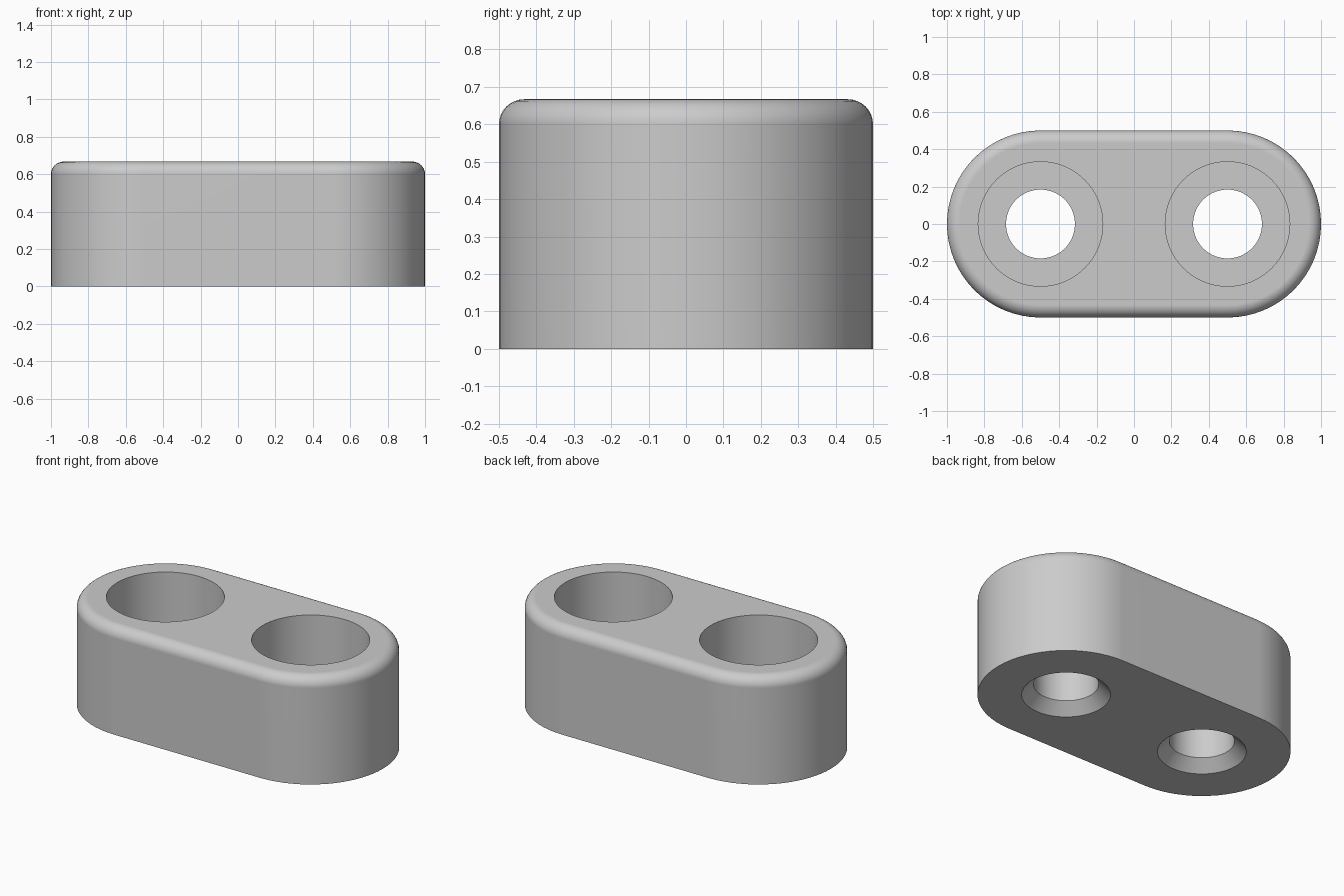
import bpy
import bmesh
from math import pi, sin, cos

HEIGHT = 0.667
HALF_SPAN = 0.5       # distance of each hole axis from the centre
END_RADIUS = 0.5
FILLET = 0.067
BORE_RADIUS, BORE_DEPTH = 0.333, 0.36
HOLE_RADIUS, CHAMFER = 0.184, 0.067
MARGIN = 0.05

if "Cube" in bpy.data.objects:
    bpy.data.objects.remove(bpy.data.objects["Cube"], do_unlink=True)

grey = bpy.data.materials.new("plain grey")
grey.use_nodes = True
colour = (0.6, 0.6, 0.6, 1)
grey.diffuse_color = colour
grey.node_tree.nodes["Principled BSDF"].inputs["Base Color"].default_value = colour


def slot_ring(radius, span, steps=32):
    """Outline of two half circles joined by straight sides."""
    points = []
    for side in (1, -1):
        for i in range(steps + 1):
            a = -pi / 2 + pi * i / steps
            points.append((side * (span + radius * cos(a)), side * radius * sin(a)))
    return points


def circle_ring(radius, centre, steps=64):
    return [(centre + radius * cos(2 * pi * i / steps),
             radius * sin(2 * pi * i / steps)) for i in range(steps)]


def loft(name, layers):
    """Closed solid through a stack of (outline, height) layers."""
    bm = bmesh.new()
    rings = [[bm.verts.new((x, y, z)) for x, y in outline] for outline, z in layers]
    for low, high in zip(rings, rings[1:]):
        n = len(low)
        for i in range(n):
            j = (i + 1) % n
            bm.faces.new((low[i], low[j], high[j], high[i]))
    bm.faces.new(rings[0][::-1])
    bm.faces.new(rings[-1])
    bmesh.ops.recalc_face_normals(bm, faces=bm.faces)
    mesh = bpy.data.meshes.new(name)
    bm.to_mesh(mesh)
    bm.free()
    mesh.materials.append(grey)
    obj = bpy.data.objects.new(name, mesh)
    bpy.context.collection.objects.link(obj)
    return obj


# Slot-shaped block with a rounded top rim
layers = [(slot_ring(END_RADIUS, HALF_SPAN), 0)]
for i in range(9):
    a = pi / 2 * i / 8
    layers.append((slot_ring(END_RADIUS - FILLET * (1 - cos(a)), HALF_SPAN),
                   HEIGHT - FILLET * (1 - sin(a))))
block = loft("mounting_block", layers)
bpy.context.view_layer.objects.active = block
block.select_set(True)

# Stepped holes: chamfered below, through hole, wide bore above
floor = HEIGHT - BORE_DEPTH
hole_profile = [
    (HOLE_RADIUS + CHAMFER + MARGIN, -MARGIN),
    (HOLE_RADIUS, CHAMFER),
    (HOLE_RADIUS, floor),
    (BORE_RADIUS, floor),
    (BORE_RADIUS, HEIGHT + MARGIN),
]
for side in (-1, 1):
    cutter = loft("hole_cutter", [(circle_ring(r, side * HALF_SPAN), z)
                                  for r, z in hole_profile])
    cutter.hide_render = True
    cut = block.modifiers.new("hole", "BOOLEAN")
    cut.operation = "DIFFERENCE"
    cut.solver = "EXACT"
    cut.object = cutter
    bpy.ops.object.modifier_apply(modifier=cut.name)
    bpy.data.objects.remove(cutter, do_unlink=True)

# Smooth curved walls, crisp rims and flat caps
bpy.ops.object.shade_smooth_by_angle(angle=pi / 6)
weighted = block.modifiers.new("flat caps", "WEIGHTED_NORMAL")
weighted.keep_sharp = True
